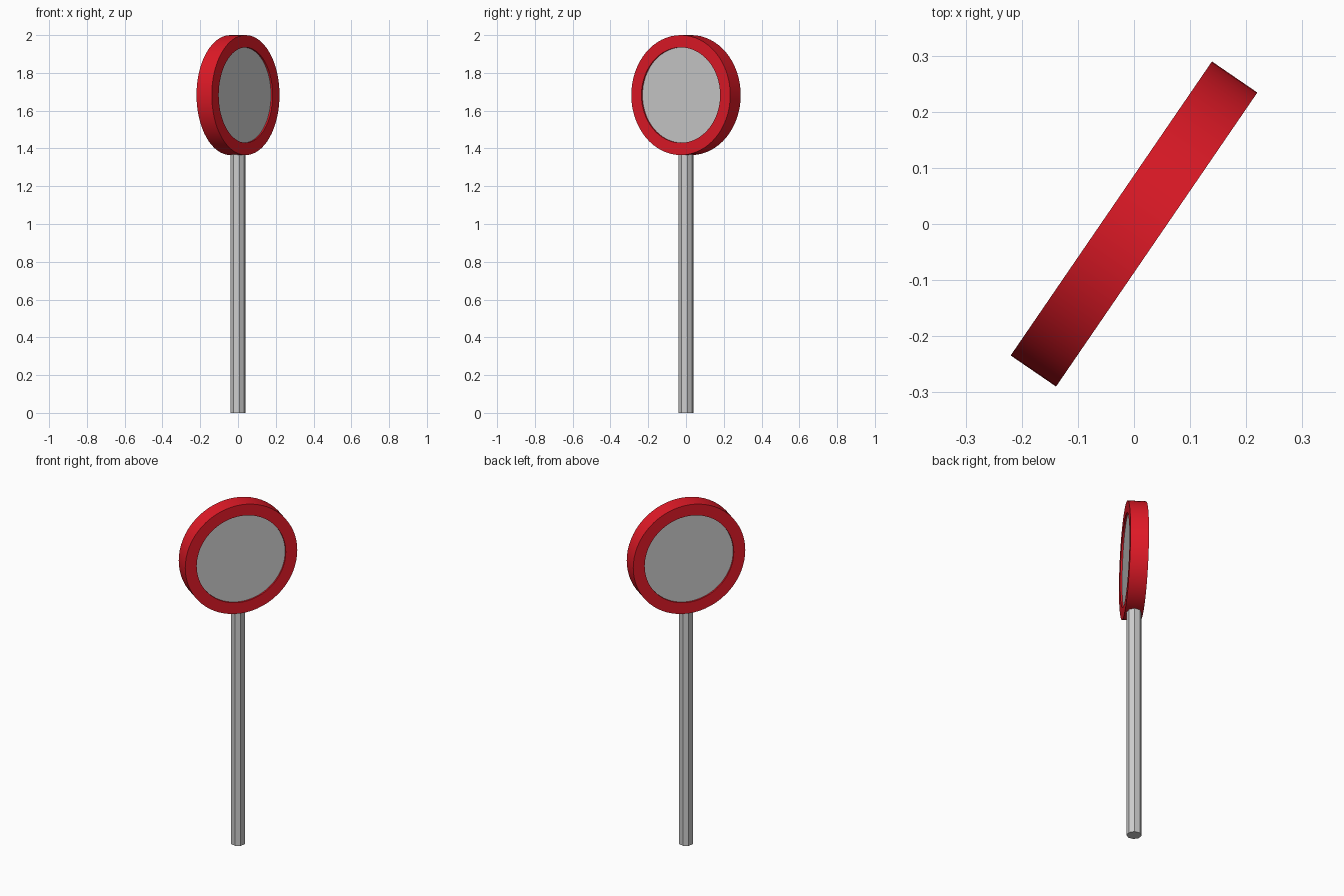
import bpy, bmesh
from math import radians, cos, sin, tau
from mathutils import Matrix

if "Cube" in bpy.data.objects:
    bpy.data.objects.remove(bpy.data.objects["Cube"])

ANGLE = radians(-34.4)      # direction the sign face points, seen from above
CENTRE_Z = 1.6825
OUTER, INNER = 0.3175, 0.2525
HALF, RECESS = 0.049, 0.01

# local z axis -> horizontal facing direction
FACING = (Matrix.Translation((0, 0, CENTRE_Z))
          @ Matrix.Rotation(ANGLE, 4, 'Z')
          @ Matrix.Rotation(radians(90), 4, 'Y'))


def finish(name, bm, matrix, smooth, colour=None):
    bmesh.ops.recalc_face_normals(bm, faces=bm.faces)
    bm.transform(matrix)
    mesh = bpy.data.meshes.new(name)
    bm.to_mesh(mesh)
    bm.free()
    obj = bpy.data.objects.new(name, mesh)
    bpy.context.collection.objects.link(obj)
    if colour:
        mat = bpy.data.materials.new(name + "_paint")
        mat.diffuse_color = colour
        mat.use_nodes = True
        mat.node_tree.nodes["Principled BSDF"].inputs["Base Color"].default_value = mat.diffuse_color
        mesh.materials.append(mat)
    if smooth:
        bpy.ops.object.select_all(action='DESELECT')
        obj.select_set(True)
        bpy.context.view_layer.objects.active = obj
        bpy.ops.object.shade_smooth_by_angle(angle=radians(30))
    return obj


def cylinder(name, radius, depth, sides, matrix, smooth):
    bm = bmesh.new()
    bmesh.ops.create_cone(bm, cap_ends=True, segments=sides,
                          radius1=radius, radius2=radius, depth=depth)
    return finish(name, bm, matrix, smooth)


# Red rim: rectangular profile turned around the facing axis
SIDES = 64
profile = [(OUTER, -HALF), (OUTER, HALF), (INNER, HALF), (INNER, -HALF)]
bm = bmesh.new()
rings = [[bm.verts.new((r * cos(tau * i / SIDES), r * sin(tau * i / SIDES), h))
          for r, h in profile] for i in range(SIDES)]
for i in range(SIDES):
    a, b = rings[i], rings[(i + 1) % SIDES]
    for j in range(4):
        k = (j + 1) % 4
        bm.faces.new((a[j], b[j], b[k], a[k]))
finish("sign_rim", bm, FACING, True, (0.75, 0.01, 0.02, 1))

# Grey panel, slightly recessed on both sides
cylinder("sign_panel", INNER, 2 * (HALF - RECESS), SIDES, FACING, True)

# Octagonal post reaching up into the rim
POST_TOP = 1.40
cylinder("post", 0.04, POST_TOP, 8,
         Matrix.Translation((0, 0, POST_TOP / 2)) @ Matrix.Rotation(ANGLE + radians(90), 4, 'Z'),
         False)
